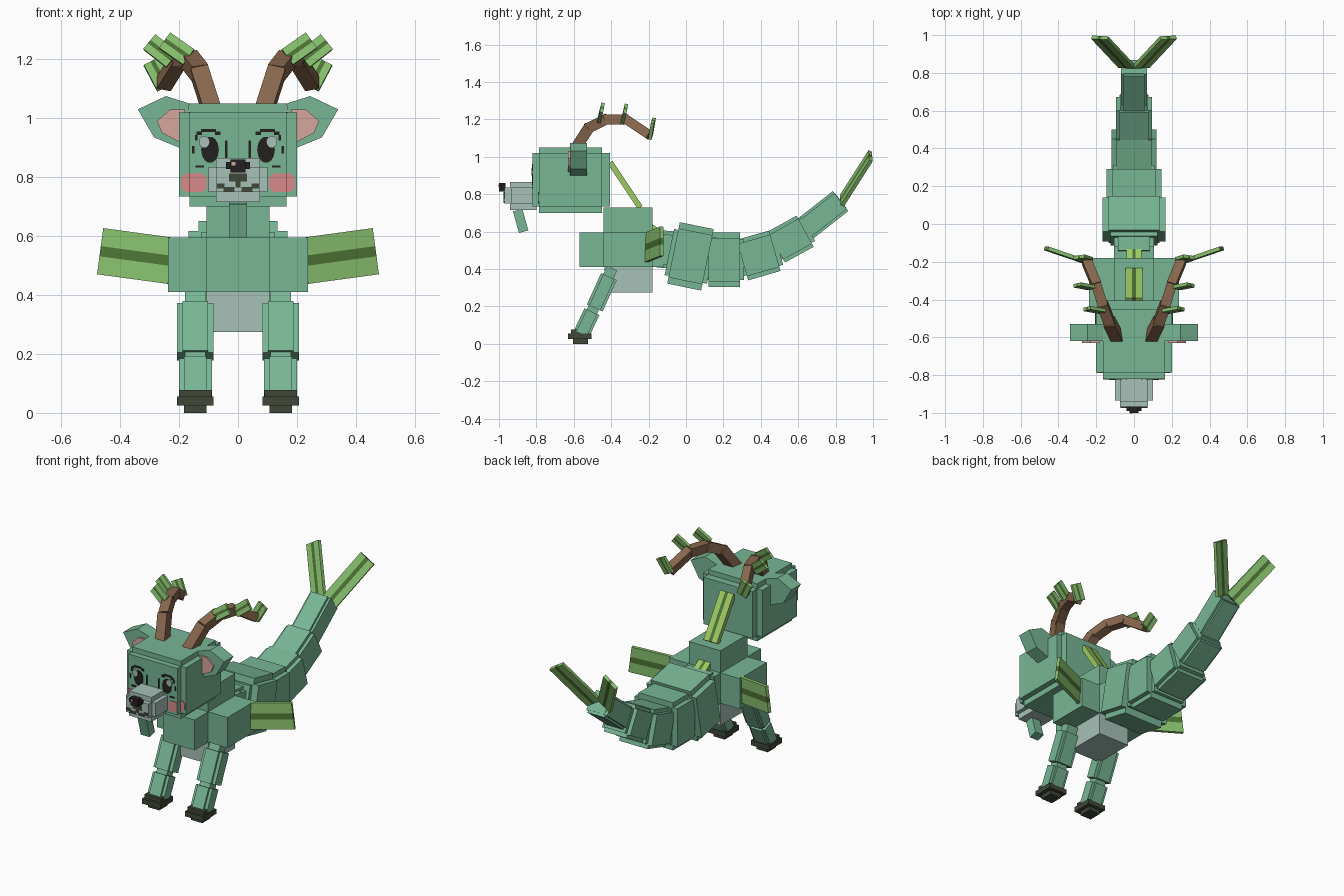
import bpy, bmesh, math
from mathutils import Matrix, Vector

if "Cube" in bpy.data.objects:
    bpy.data.objects.remove(bpy.data.objects["Cube"], do_unlink=True)


def material(name, r, g, b):
    lin = [((c / 255 + 0.055) / 1.055) ** 2.4 for c in (r, g, b)] + [1.0]
    m = bpy.data.materials.new(name)
    m.diffuse_color = lin
    m.use_nodes = True
    m.node_tree.nodes["Principled BSDF"].inputs["Base Color"].default_value = lin
    return m


GREEN = material("sea_green", 120, 182, 149)
GREY = material("pale_grey", 166, 193, 184)
LEAF = material("leaf_green", 137, 194, 111)
STRIPE = material("dark_leaf_green", 78, 116, 54)
MANE = material("lime_green", 156, 202, 98)
BROWN = material("antler_brown", 136, 103, 77)
PINK = material("cheek_pink", 216, 138, 138)
EAR_PINK = material("ear_pink", 214, 166, 156)
HOOF = material("hoof_dark", 64, 72, 56)
BLACK = material("black", 36, 32, 32)


def finish(name, bm, mats):
    bmesh.ops.recalc_face_normals(bm, faces=bm.faces)
    me = bpy.data.meshes.new(name)
    bm.to_mesh(me)
    bm.free()
    for m in mats:
        me.materials.append(m)
    ob = bpy.data.objects.new(name, me)
    bpy.context.collection.objects.link(ob)
    return ob


def add_box(bm, center, size, frame=Matrix(), index=0):
    mat = frame @ Matrix.Translation(center) @ Matrix.Diagonal((*size, 1))
    verts = bmesh.ops.create_cube(bm, size=1, matrix=mat)["verts"]
    for f in {f for v in verts for f in v.link_faces}:
        f.material_index = index


def blocks(name, mat, *boxes):
    """One part made of boxes given as (x0, x1, y0, y1, z0, z1)."""
    bm = bmesh.new()
    for x0, x1, y0, y1, z0, z1 in boxes:
        add_box(bm, ((x0 + x1) / 2, (y0 + y1) / 2, (z0 + z1) / 2),
                (abs(x1 - x0), y1 - y0, z1 - z0))
    return finish(name, bm, [mat])


def axes(center, x, y, z):
    m = Matrix((x, y, z)).transposed().to_4x4()
    m.translation = center
    return m


def beam(name, mat, a, b, *sections):
    """Boxes along a-b; each section is (x width, depth, length factor)."""
    a, b = Vector(a), Vector(b)
    z = (b - a).normalized()
    x = (Vector((1, 0, 0)) - z * z.x).normalized()
    frame = axes((a + b) / 2, x, z.cross(x), z)
    bm = bmesh.new()
    for w, d, k in sections:
        add_box(bm, (0, 0, 0), (w, d, (b - a).length * k), frame)
    return finish(name, bm, [mat])


def leaf(name, center, along, across, length, width, thick=0.02, mat=LEAF):
    """Flat leaf with a dark middle stripe."""
    x = Vector(along).normalized()
    y = Vector(across)
    y = (y - x * y.dot(x)).normalized()
    frame = axes(Vector(center), x, y, x.cross(y))
    bm = bmesh.new()
    side = width * 0.39
    for off, w, i in ((-1, side, 0), (0, width * 0.22, 1), (1, side, 0)):
        add_box(bm, (0, off * (width - side) / 2, 0), (length, w, thick), frame, i)
    return finish(name, bm, [mat, STRIPE])


def prism(name, mat, points, y0, y1):
    """Outline in x, z pushed from y0 to y1."""
    bm = bmesh.new()
    face = bm.faces.new([bm.verts.new((x, y0, z)) for x, z in points])
    new = bmesh.ops.extrude_face_region(bm, geom=[face])["geom"]
    bmesh.ops.translate(bm, vec=(0, y1 - y0, 0),
                        verts=[v for v in new if isinstance(v, bmesh.types.BMVert)])
    return finish(name, bm, [mat])


# Head and muzzle
blocks("head", GREEN,
       (-.2, .2, -.785, -.45, .735, 1.02),
       (-.165, .165, -.785, -.45, .70, 1.05),
       (-.165, .165, -.82, -.405, .735, 1.02))
blocks("muzzle", GREY,
       (-.1, .1, -.935, -.8, .75, .835),
       (-.075, .075, -.94, -.8, .715, .865),
       (-.075, .075, -.97, -.8, .75, .835))
blocks("nose", BLACK, (-.04, .04, -.99, -.965, .828, .852),
       (-.025, .025, -1.0, -.965, .815, .86))
blocks("nose_shine", EAR_PINK, (-.022, -.008, -1.002, -.998, .84, .852))
blocks("mouth", HOOF, (-.03, .03, -.975, -.968, .785, .812),
       (-.008, .008, -.975, -.968, .765, .79),
       *[(s * .012, s * .05, -.975, -.968, .752, .766) for s in (-1, 1)],
       *[(s * .045, s * .072, -.975, -.968, .762, .778) for s in (-1, 1)])
beam("chin_beard", GREEN, (0, -.90, .715), (0, -.868, .60), (.06, .052, 1))

# Neck, chest and belly
blocks("body", GREEN,
       (-.107, .107, -.57, -.12, .41, .595),
       (-.237, .237, -.44, -.18, .41, .595),
       (-.107, .107, -.44, -.18, .41, .73))
blocks("belly", GREY, (-.107, .107, -.435, -.18, .275, .41))

# Mane leaves down the back
leaf("mane_leaf", (0, -.325, .85), (0, .16, -.24), (1, 0, 0), .29, .09, .03, MANE)
leaf("back_leaf", (0, -.155, .605), (0, .06, -.04), (1, 0, 0), .08, .08, .03, MANE)

# Tail: y, z, length, pitch, height, width
segments = [(-.05, .50, .20, -5, .20, .21), (.024, .468, .185, -11.6, .335, .335),
            (.205, .45, .17, 0, .29, .29), (.388, .473, .18, 16, .225, .24),
            (.56, .56, .175, 29, .19, .19), (.72, .68, .27, 38, .135, .14)]
for i, (y, z, length, pitch, h, w) in enumerate(segments):
    d = Vector((0, math.cos(math.radians(pitch)), math.sin(math.radians(pitch)))) * length / 2
    c = Vector((0, y, z))
    core = 1.02 if i in (0, 5) else 1.25
    beam(f"tail_segment_{i + 1}", GREEN, c - d, c + d,
         (w, h * .8, 1), (w * .8, h, 1), (w * .75, h * .75, core))

for s, side in ((1, "left"), (-1, "right")):
    # Tail fin leaves
    leaf(side + "_tail_leaf", (s * .11, .91, .885), (s * .15, .16, .25),
         (s * .08, 0, -.06), .32, .1)

    # Side fins
    leaf(side + "_side_fin", (s * .345, -.17, .532), (s * .235, .08, .032),
         (s * -.03, 0, .24), .255, .158)

    # Front legs with narrow core, thick upper and lower parts
    x = s * .145
    beam(side + "_leg_core", GREEN, (x, -.395, .405), (x, -.56, .05), (.07, .06, 1))
    beam(side + "_upper_leg", GREEN, (x, -.412, .36), (x, -.488, .192),
         (.125, .065, 1), (.085, .092, 1))
    beam(side + "_lower_leg", GREEN, (x, -.503, .172), (x, -.558, .055),
         (.112, .062, 1), (.075, .088, 1))
    blocks(side + "_hoof", HOOF,
           (x - .062, x + .062, -.63, -.505, .025, .055),
           (x - .055, x + .055, -.615, -.52, .025, .078),
           (x - .038, x + .038, -.605, -.525, 0, .03))

    # Ears
    prism(side + "_ear", GREEN, [(s * a, b) for a, b in
          ((.34, 1.03), (.245, 1.075), (.165, 1.05), (.18, .90), (.2, .90), (.285, .935))],
          -.62, -.53)
    prism(side + "_inner_ear", EAR_PINK, [(s * a, b) for a, b in
          ((.275, .99), (.23, 1.03), (.18, 1.03), (.18, .915), (.2, .92), (.258, .95))],
          -.63, -.615)

    # Antlers
    path = [(.09, -.60, 1.03), (.13, -.52, 1.155), (.165, -.43, 1.20),
            (.20, -.32, 1.20), (.25, -.20, 1.12)]
    path = [(s * a, b, c) for a, b, c in path]
    for i, w in enumerate((.06, .057, .054, .05)):
        beam(f"{side}_antler_{i + 1}", BROWN, path[i], path[i + 1], (w, w, 1.08))
    for i, (lx, ly, lz, ang) in enumerate(((.208, -.455, 1.235, 35),
                                           (.262, -.33, 1.228, 38),
                                           (.268, -.182, 1.15, 62))):
        ca, sa = math.cos(math.radians(ang)), math.sin(math.radians(ang))
        leaf(f"{side}_antler_leaf_{i + 1}", (s * lx, ly, lz), (s * ca, .15, sa),
             (-s * sa, .15, ca), .10, .065, .018)

    # Eyes
    ring = [math.tau * k / 14 for k in range(14)]
    prism(side + "_eye", BLACK, [(s * .095 + .03 * math.cos(t), .893 + .045 * math.sin(t))
                                 for t in ring], -.824, -.818)
    prism(side + "_eye_shine", GREY, [(s * .115 + .018 * math.cos(t), .92 + .02 * math.sin(t))
                                      for t in ring], -.827, -.818)
    blocks(side + "_lashes", BLACK, *[(s * a, s * b, -.824, -.818, c, d) for a, b, c, d in
           ((.075, .125, .953, .963), (.06, .078, .943, .955), (.122, .14, .943, .955),
            (.138, .146, .925, .943), (.148, .156, .88, .905), (.055, .075, .832, .84),
            (.115, .145, .832, .84), (.036, .044, .865, .925))])

    # Cheeks, split over the stepped front of the head
    prism(side + "_cheek", PINK, [(s * a, b) for a, b in
          ((.105, .765), (.12, .75), (.165, .75), (.165, .812), (.12, .812), (.105, .797))],
          -.824, -.818)
    prism(side + "_outer_cheek", PINK, [(s * a, b) for a, b in
          ((.165, .75), (.18, .75), (.193, .765), (.193, .797), (.18, .812), (.165, .812))],
          -.789, -.783)
